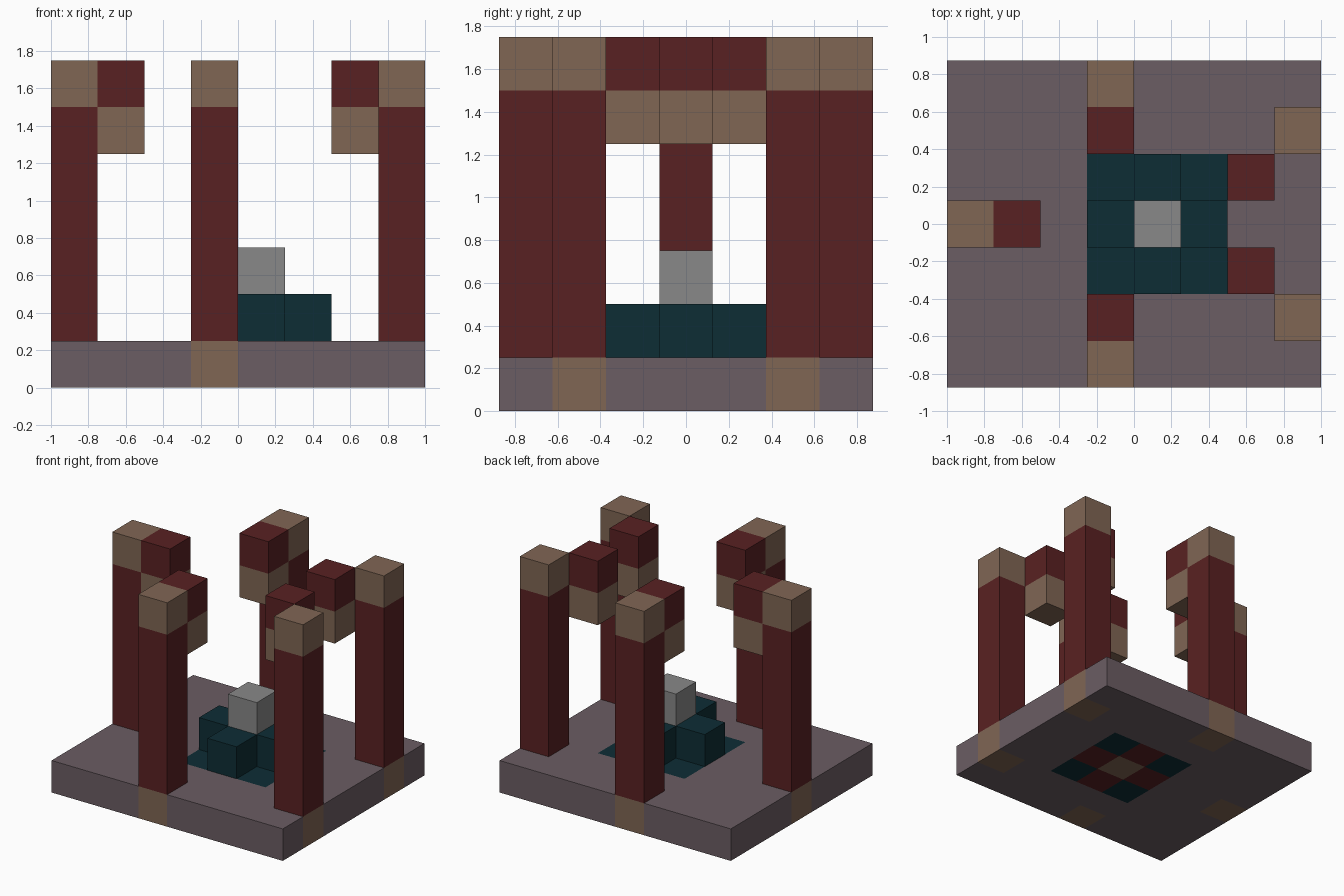
import bpy
import bmesh
from mathutils import Vector

U = 0.25  # edge length of one block

if "Cube" in bpy.data.objects:
    bpy.data.objects.remove(bpy.data.objects["Cube"], do_unlink=True)


def make_material(name, srgb):
    linear = [((c / 255 + 0.055) / 1.055) ** 2.4 for c in srgb]
    mat = bpy.data.materials.new(name)
    mat.use_nodes = True
    mat.diffuse_color = (*linear, 1)
    bsdf = mat.node_tree.nodes["Principled BSDF"]
    bsdf.inputs["Base Color"].default_value = (*linear, 1)
    bsdf.inputs["Roughness"].default_value = 0.9
    return mat


stone = make_material("mauve stone", (107, 93, 99))
tan = make_material("tan brick", (128, 102, 84))
red = make_material("dark red brick", (89, 33, 34))
teal = make_material("dark teal", (13, 45, 53))
grey = make_material("plain grey", (136, 136, 136))


def add_object(name, bm, *mats):
    bmesh.ops.recalc_face_normals(bm, faces=bm.faces)
    mesh = bpy.data.meshes.new(name)
    bm.to_mesh(mesh)
    bm.free()
    for mat in mats:
        mesh.materials.append(mat)
    obj = bpy.data.objects.new(name, mesh)
    bpy.context.collection.objects.link(obj)
    return obj


def block(name, center, z, mat, size=(1, 1, 1)):
    """Box centred at (x, y), standing on z, sized in blocks."""
    bm = bmesh.new()
    bmesh.ops.create_cube(bm, size=U)
    for v in bm.verts:
        v.co = Vector(a * s for a, s in zip(v.co, size))
        v.co += Vector((center[0], center[1], z + size[2] * U / 2))
    return add_object(name, bm, mat)


# Pillar positions, each with the block offset of its overhanging bracket
pillars = {
    "front": ((-0.125, -0.75), (0, 1)),
    "back": ((-0.125, 0.75), (0, -1)),
    "right": ((-0.875, 0), (1, 0)),
    "left_front": ((0.875, -0.5), (-1, 1)),
    "left_back": ((0.875, 0.5), (-1, -1)),
}
altar = Vector((0.125, 0))


def floor_material(p):
    """Index into floor materials for the block at p."""
    if any((p - Vector(spot)).length < U / 2 for spot, _ in pillars.values()):
        return 1
    steps = [round(abs(d) / U) for d in p - altar]
    if max(steps) > 1:
        return 0
    return (1, 2, 3)[sum(steps)]


# Floor slab: a grid of blocks, coloured by position
bm = bmesh.new()
bmesh.ops.create_grid(bm, x_segments=8, y_segments=7, size=1)
for v in bm.verts:
    v.co.y *= 7 / 8
top = bmesh.ops.extrude_face_region(bm, geom=bm.faces[:], use_keep_orig=True)
bmesh.ops.translate(bm, vec=(0, 0, U),
                    verts=[g for g in top["geom"] if isinstance(g, bmesh.types.BMVert)])
bmesh.ops.recalc_face_normals(bm, faces=bm.faces)
for f in bm.faces:
    inside = f.calc_center_median()
    if abs(f.normal.z) < 0.5:
        inside -= f.normal * U / 2
    f.material_index = floor_material(inside.xy)
add_object("floor_slab", bm, stone, tan, red, teal)

# Pillars with caps and two-block brackets
for name, (spot, offset) in pillars.items():
    arm = Vector(spot) + Vector(offset) * U
    block(name + "_pillar_shaft", spot, U, red, (1, 1, 5))
    block(name + "_pillar_cap", spot, 6 * U, tan)
    block(name + "_bracket_bottom", arm, 5 * U, tan)
    block(name + "_bracket_top", arm, 6 * U, red)

# Cross-shaped altar with a block on top
block("altar_bar", altar, U, teal, (3, 1, 1))
for name, side in (("front", -1), ("back", 1)):
    block("altar_wing_" + name, altar + Vector((0, side * U)), U, teal)
block("altar_top", altar, 2 * U, grey)
